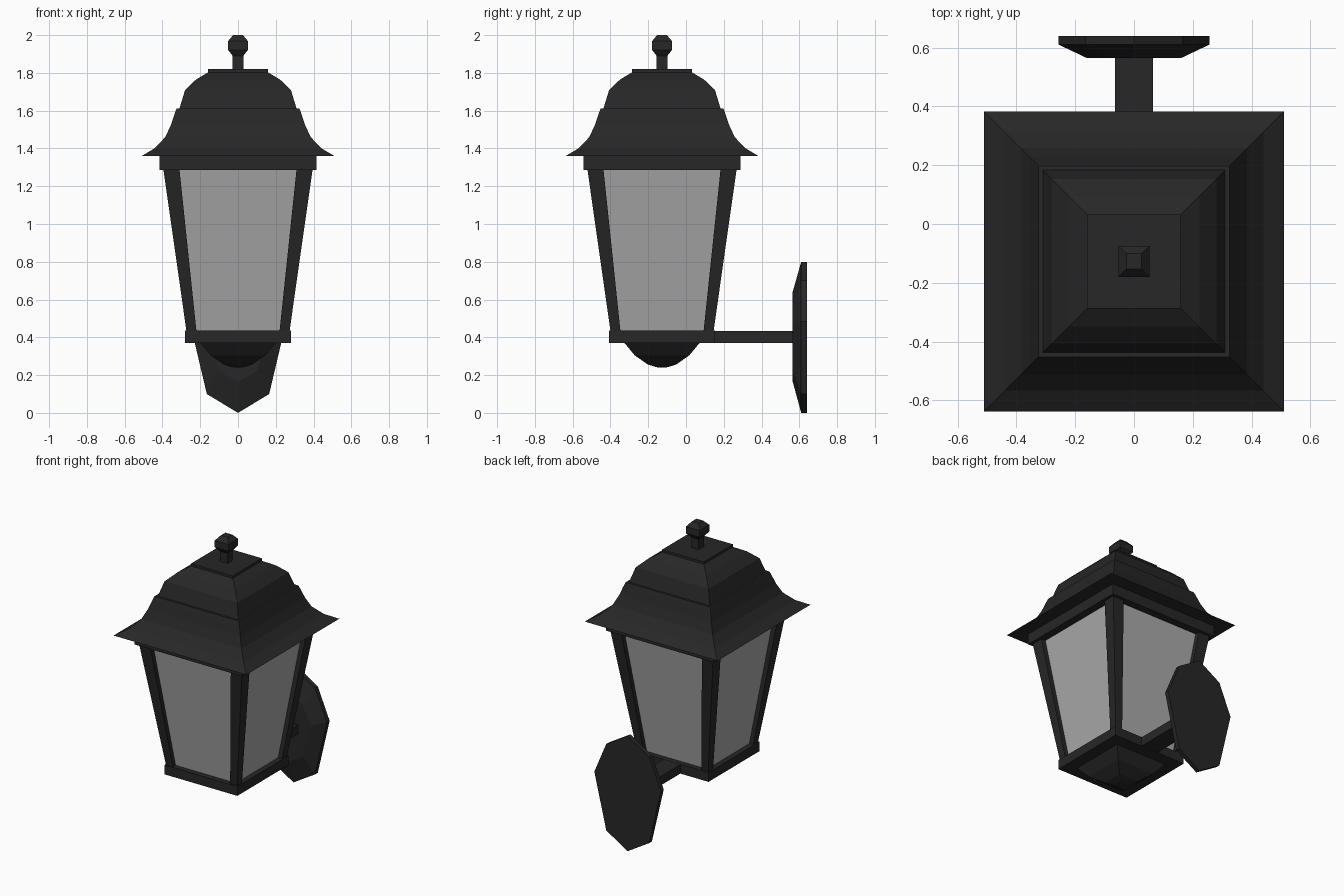
import bpy, bmesh

if "Cube" in bpy.data.objects:
    bpy.data.objects.remove(bpy.data.objects["Cube"])

CY = -0.127  # lantern axis in y


def material(name, v):
    m = bpy.data.materials.new(name)
    m.diffuse_color = (v, v, v, 1)
    m.use_nodes = True
    m.node_tree.nodes["Principled BSDF"].inputs["Base Color"].default_value = m.diffuse_color
    return m


BLACK = material("black_metal", 0.02)
GLASS = material("frosted_glass", 0.4)


def loft(name, rings, mat=BLACK):
    """Bridge rings of equal point count and cap both ends."""
    bm = bmesh.new()
    loops = [[bm.verts.new(p) for p in ring] for ring in rings]
    n = len(loops[0])
    for a, b in zip(loops, loops[1:]):
        for i in range(n):
            j = (i + 1) % n
            bm.faces.new((a[i], a[j], b[j], b[i]))
    bm.faces.new(loops[0][::-1])
    bm.faces.new(loops[-1])
    bmesh.ops.recalc_face_normals(bm, faces=bm.faces)
    me = bpy.data.meshes.new(name)
    bm.to_mesh(me)
    bm.free()
    me.materials.append(mat)
    ob = bpy.data.objects.new(name, me)
    bpy.context.collection.objects.link(ob)
    return ob


def rect(x0, x1, y0, y1, z):
    return [(x0, y0, z), (x1, y0, z), (x1, y1, z), (x0, y1, z)]


def square_tower(name, profile, mat=BLACK):
    """Square sections around the lantern axis from (half width, z) pairs."""
    return loft(name, [rect(-h, h, CY - h, CY + h, z) for h, z in profile], mat)


# Roof tiers, cap plate and finial
square_tower("roof_lower", [(0.51, 1.36), (0.44, 1.402), (0.385, 1.46), (0.355, 1.525),
                            (0.335, 1.585), (0.325, 1.612)])
square_tower("roof_upper", [(0.312, 1.605), (0.28, 1.71), (0.222, 1.765), (0.155, 1.805)])
square_tower("roof_cap", [(0.16, 1.803), (0.16, 1.82)])
square_tower("finial", [(0.028, 1.815), (0.028, 1.89), (0.053, 1.922),
                        (0.053, 1.968), (0.026, 2.0)])

# Collar, base tray and hanging bowl
square_tower("collar", [(0.415, 1.287), (0.415, 1.362)])
square_tower("base", [(0.28, 0.37), (0.28, 0.435)])
square_tower("bottom_bowl", [(0.2, 0.372), (0.145, 0.305), (0.075, 0.256),
                             (0.03, 0.242), (0.005, 0.239)])

# Glass panes, set back between the posts
square_tower("glass", [(0.243, 0.433), (0.362, 1.29)], GLASS)

# Four tapered corner posts
for i, (sx, sy) in enumerate([(-1, -1), (1, -1), (1, 1), (-1, 1)]):
    loft(f"corner_post_{i + 1}",
         [rect(sx * a, sx * b, CY + sy * a, CY + sy * b, z)
          for a, b, z in [(0.22, 0.273, 0.433), (0.31, 0.395, 1.29)]])

# Wall arm
loft("wall_arm", [rect(-0.065, 0.065, 0.1, 0.57, z) for z in (0.371, 0.434)])

# Eight-sided wall plate with bevelled front
half = [(0, 0), (0.165, 0.1), (0.256, 0.485), (0.165, 0.7), (0, 0.8)]
outline = half + [(-x, z) for x, z in half[-2:0:-1]]


def plate_ring(y, sx, sz):
    return [(x * sx, y, 0.403 + (z - 0.4) * sz) if sz < 1 else (x, y, z) for x, z in outline]


loft("wall_plate", [plate_ring(0.64, 1, 1), plate_ring(0.61, 1, 1), plate_ring(0.565, 0.63, 0.595)])
